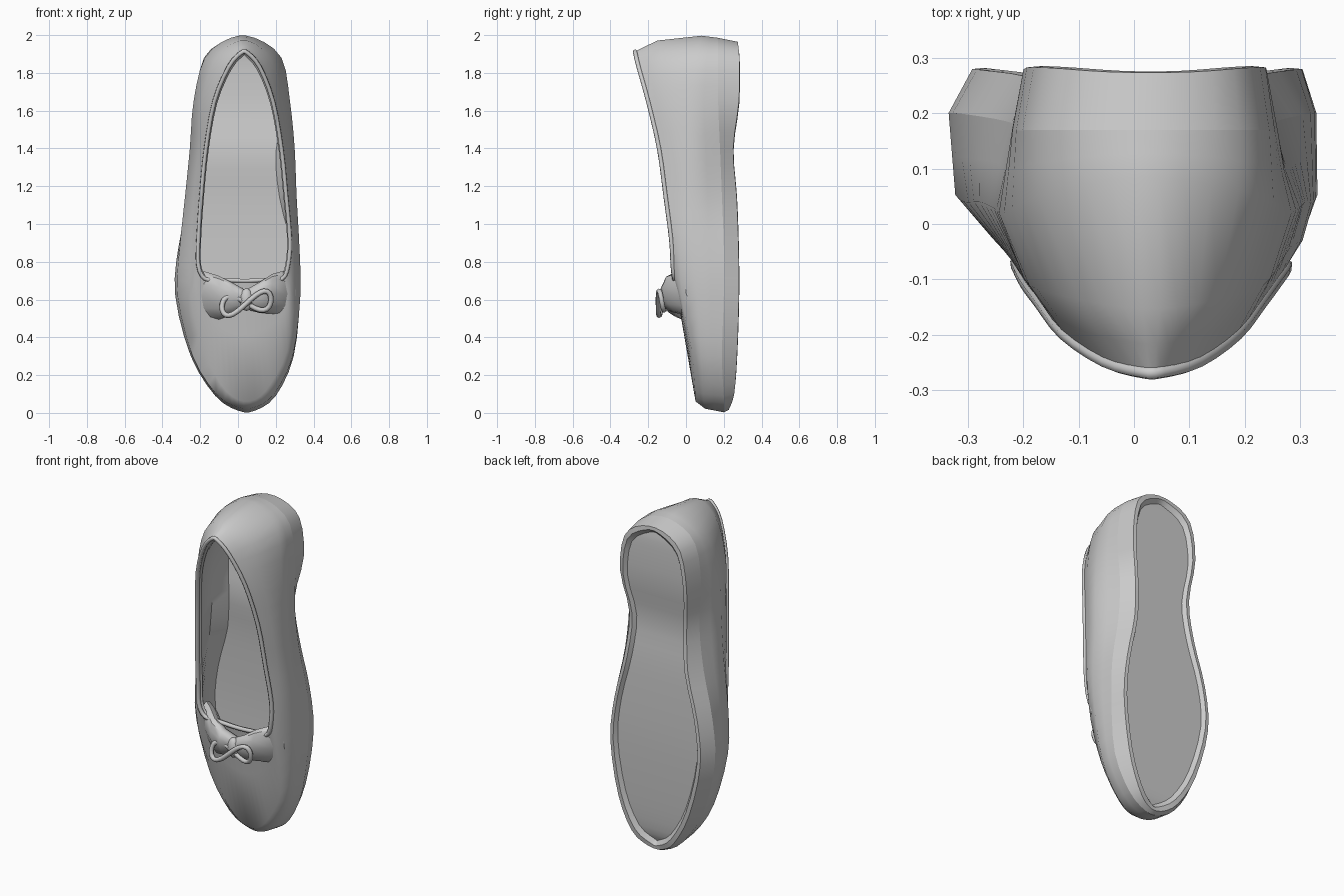
import bpy, bmesh, math
from mathutils import Vector

if "Cube" in bpy.data.objects:
    bpy.data.objects.remove(bpy.data.objects["Cube"])

# Each loop runs toe to heel; rows are (z, left x, right x, y)
SOLE_EDGE = [(.025, 0, .09, .23), (.10, -.10, .18, .255), (.3, -.21, .26, .27), (.62, -.29, .305, .28),
             (.88, -.27, .28, .278), (1.15, -.20, .22, .268), (1.4, -.18, .20, .25), (1.65, -.20, .24, .28),
             (1.87, -.16, .21, .283), (1.955, -.04, .10, .275)]
SIDE_LOW = [(.012, 0, .09, .2), (.09, -.12, .20, .2), (.3, -.25, .295, .19), (.62, -.332, .328, .2),
            (.88, -.315, .32, .2), (1.15, -.25, .27, .19), (1.4, -.215, .25, .18), (1.65, -.22, .26, .17),
            (1.88, -.18, .225, .17), (1.975, -.05, .10, .17)]
SIDE_HIGH = [(.03, 0, .09, .1), (.1, -.115, .19, .09), (.3, -.24, .29, .08), (.62, -.32, .33, .06),
             (.88, -.308, .325, .04), (1.15, -.28, .31, .04), (1.4, -.255, .30, .03), (1.65, -.235, .275, .02),
             (1.88, -.175, .23, .05), (1.985, -.04, .09, .08)]
SHOULDER = [(.07, 0, .09, .05), (.15, -.09, .17, .045), (.33, -.18, .26, .03), (.6, -.25, .29, -.02),
            (.85, -.25, .305, -.03), (1.15, -.235, .285, -.04), (1.4, -.21, .265, -.07), (1.65, -.19, .235, -.11),
            (1.86, -.13, .18, -.13), (1.96, -.02, .08, -.15)]
RIM = [(.7, 0, .07, -.06), (.705, -.1, .15, -.06), (.71, -.175, .235, -.062), (.78, -.21, .265, -.07),
       (.92, -.21, .275, -.078), (1.15, -.195, .255, -.108), (1.4, -.17, .23, -.142), (1.65, -.125, .185, -.2),
       (1.83, -.05, .115, -.25), (1.905, .015, .05, -.268)]
STEPS = 3


def inset(rows, d, squash, dy):
    return [(1 + (z - 1) * squash, l + d, r - d, y + dy) for z, l, r, y in rows]


def mix(a, b, t):
    return [tuple(p + (q - p) * t for p, q in zip(u, v)) for u, v in zip(a, b)]


def smooth_loop(rows):
    pts = [Vector((l, y, z)) for z, l, r, y in rows] + [Vector((r, y, z)) for z, l, r, y in reversed(rows)]
    n, out = len(pts), []
    for i in range(n):
        a, b, c, d = (pts[(i + k) % n] for k in (-1, 0, 1, 2))
        for s in range(STEPS):
            t = s / STEPS
            out.append(.5 * (2 * b + (c - a) * t + (2 * a - 5 * b + 4 * c - d) * t * t
                             + (3 * b - a - 3 * c + d) * t ** 3))
    return out


def finish(bm, name, angle=45):
    bmesh.ops.recalc_face_normals(bm, faces=bm.faces)
    me = bpy.data.meshes.new(name)
    bm.to_mesh(me)
    bm.free()
    ob = bpy.data.objects.new(name, me)
    bpy.context.collection.objects.link(ob)
    bpy.ops.object.select_all(action='DESELECT')
    ob.select_set(True)
    bpy.context.view_layer.objects.active = ob
    bpy.ops.object.shade_smooth_by_angle(angle=math.radians(angle))
    return ob


def skin(bm, rings):
    for a, b in zip(rings, rings[1:]):
        for i in range(len(a)):
            j = (i + 1) % len(a)
            bm.faces.new((a[i], a[j], b[j], b[i]))


def loft(name, loops):
    """Skin nested loops and close the last one with crosswise strips."""
    bm = bmesh.new()
    rings = [[bm.verts.new(p) for p in smooth_loop(rows)] for rows in loops]
    skin(bm, rings)
    ring, n = rings[-1], len(rings[-1])
    rows = len(loops[0])
    top = (2 * rows - 1) * STEPS
    for k in range(-(STEPS // 2) - 1, (rows - 1) * STEPS + STEPS // 2 + 1):
        quad = [k % n, (k + 1) % n, (top - k - 1) % n, (top - k) % n]
        quad = list(dict.fromkeys(quad))
        if len(quad) > 2:
            vs = [ring[q] for q in quad]
            if bm.faces.get(vs) is None:
                bm.faces.new(vs)
    return finish(bm, name)


def tube(name, pts, radius):
    cu = bpy.data.curves.new(name, 'CURVE')
    cu.dimensions = '3D'
    cu.bevel_depth, cu.bevel_resolution = radius, 1
    sp = cu.splines.new('POLY')
    sp.points.add(len(pts) - 1)
    for p, co in zip(sp.points, pts):
        p.co = (*co, 1)
    sp.use_cyclic_u = True
    sp.use_smooth = True
    ob = bpy.data.objects.new(name, cu)
    bpy.context.collection.objects.link(ob)
    return ob


# Upper: side walls, vamp, opening, inner lining and insole
loft("upper", [SIDE_LOW, mix(SIDE_LOW, SIDE_HIGH, .5), SIDE_HIGH, SHOULDER, mix(SHOULDER, RIM, .55), RIM,
               inset(RIM, .015, .985, .02), inset(SIDE_HIGH, .03, .95, .05), inset(SOLE_EDGE, 0, .94, -.08)])

# Sole: welt edge with a shallow recessed underside
loft("sole", [SIDE_LOW, SOLE_EDGE, inset(SOLE_EDGE, .02, .98, .002), inset(SOLE_EDGE, .035, .96, -.02)])

# Rolled binding around the opening
tube("rim_binding", smooth_loop(RIM), .012)

# Bow: a band across the vamp, pinched in the middle; (x, centre z, half height, front y)
BOW = [(-.235, .63, .12, -.005), (-.18, .62, .13, -.05), (-.10, .61, .115, -.115), (-.03, .605, .085, -.135),
       (.04, .60, .05, -.11), (.11, .61, .08, -.135), (.18, .63, .105, -.115), (.25, .63, .125, -.05),
       (.305, .635, .11, .0)]
bm = bmesh.new()
bow_rings = []
for x, zc, h, y in BOW:
    ring = []
    for k in range(12):
        a = math.tau * k / 12
        depth = .025 + .045 * (h / .13)
        ring.append(bm.verts.new((x, y + depth + depth * math.cos(a) - .03 * math.sin(a) * (h / .13), zc + h * math.sin(a))))
    bow_rings.append(ring)
skin(bm, bow_rings)
bm.faces.new(bow_rings[0])
bm.faces.new(bow_rings[-1])
finish(bm, "bow_band")

# Thin crossed lace tied over the bow
lace = []
for k in range(32):
    a = math.tau * k / 32
    lace.append((.045 + .13 * math.cos(a), -.13 - .018 * math.sin(a), .58 + .05 * math.sin(2 * a) + .02 * math.cos(a)))
tube("bow_lace", lace, .014)

# Knot in the centre of the bow
bm = bmesh.new()
bmesh.ops.create_uvsphere(bm, u_segments=12, v_segments=8, radius=1)
for v in bm.verts:
    v.co = Vector((.045 + v.co.x * .035, -.105 + v.co.y * .03, .60 + v.co.z * .06))
finish(bm, "bow_knot")
